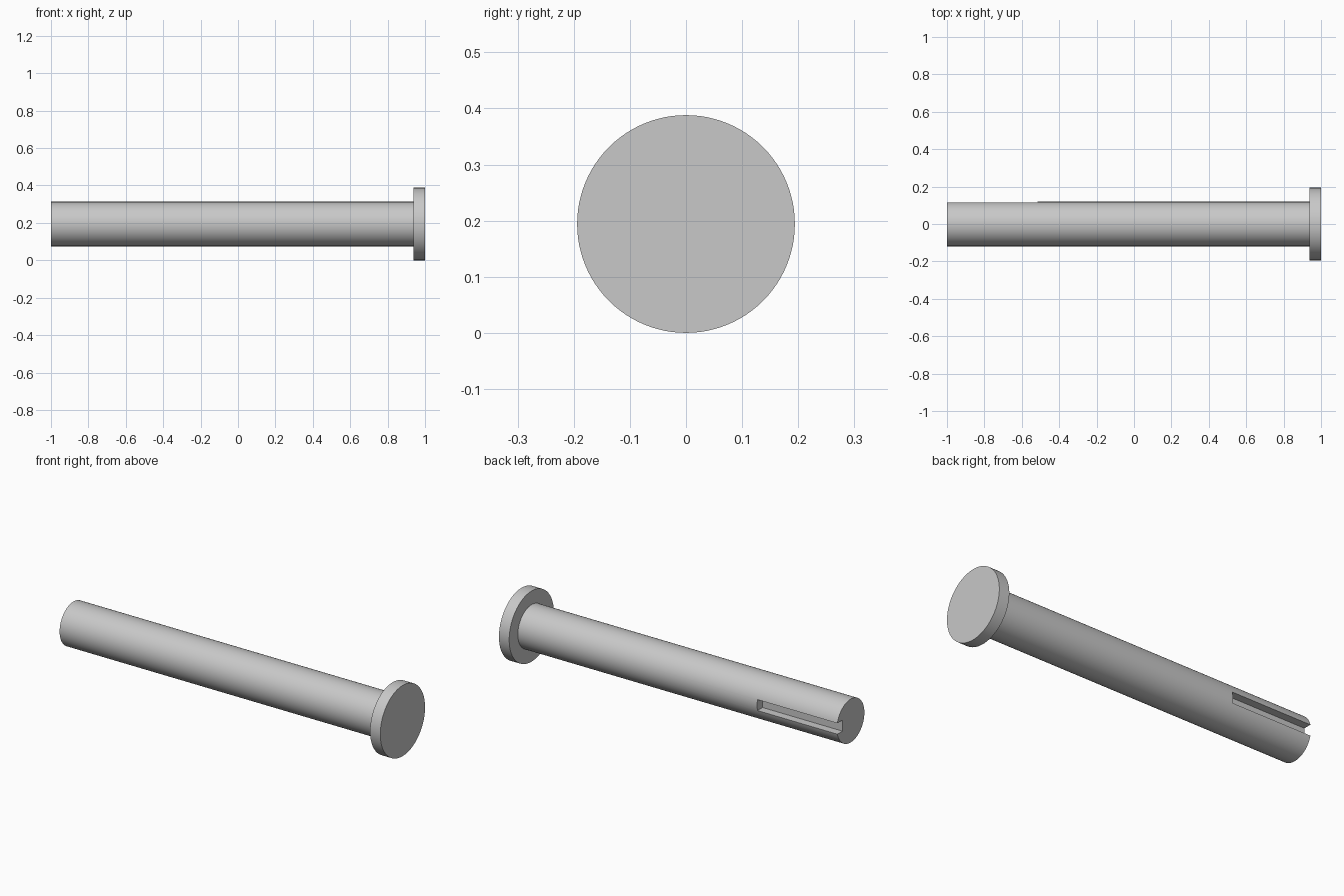
import bpy, bmesh
from math import radians, pi
from mathutils import Matrix

default = bpy.data.objects.get("Cube")
if default:
    bpy.data.objects.remove(default, do_unlink=True)

SHAFT_R, HEAD_R = 0.119, 0.194
HEAD_X = 0.938
SLOT_END, SLOT_FLOOR, SLOT_WIDTH = -0.515, 0.071, 0.06

steel = bpy.data.materials.new("steel grey")
steel.use_nodes = True
colour = (0.58, 0.58, 0.58, 1)
steel.diffuse_color = colour
steel.node_tree.nodes["Principled BSDF"].inputs["Base Color"].default_value = colour


def add_object(name, bm):
    bmesh.ops.recalc_face_normals(bm, faces=bm.faces)
    mesh = bpy.data.meshes.new(name)
    bm.to_mesh(mesh)
    bm.free()
    mesh.materials.append(steel)
    obj = bpy.data.objects.new(name, mesh)
    bpy.context.collection.objects.link(obj)
    return obj


# Headed pin: a profile turned around the x axis
bm = bmesh.new()
profile = [(-1, 0), (-1, SHAFT_R), (HEAD_X, SHAFT_R), (HEAD_X, HEAD_R), (1, HEAD_R), (1, 0)]
verts = [bm.verts.new((x, 0, r)) for x, r in profile]
edges = [bm.edges.new(pair) for pair in zip(verts, verts[1:])]
bmesh.ops.spin(bm, geom=verts + edges, cent=(0, 0, 0), axis=(1, 0, 0),
               angle=2 * pi, steps=96, use_duplicate=False)
bmesh.ops.remove_doubles(bm, verts=bm.verts, dist=0.0001)
bmesh.ops.dissolve_limit(bm, angle_limit=radians(0.5), verts=bm.verts, edges=bm.edges)
bmesh.ops.translate(bm, verts=bm.verts, vec=(0, 0, HEAD_R))
pin = add_object("headed_pin", bm)

# Keyway: a slot open at the plain end, cut into the back
bm = bmesh.new()
start, depth = -1.1, 0.2
size = (SLOT_END - start, depth, SLOT_WIDTH)
centre = ((SLOT_END + start) / 2, SLOT_FLOOR + depth / 2, HEAD_R)
bmesh.ops.create_cube(bm, size=1, matrix=Matrix.Translation(centre) @ Matrix.Diagonal((*size, 1)))
cutter = add_object("keyway_cutter", bm)
cutter.hide_render = True

cut = pin.modifiers.new("keyway", 'BOOLEAN')
cut.operation = 'DIFFERENCE'
cut.solver = 'EXACT'
cut.object = cutter

bpy.ops.object.select_all(action='DESELECT')
pin.select_set(True)
bpy.context.view_layer.objects.active = pin
bpy.ops.object.modifier_apply(modifier=cut.name)
bpy.data.objects.remove(cutter, do_unlink=True)
bpy.ops.object.shade_smooth_by_angle(angle=radians(30))
